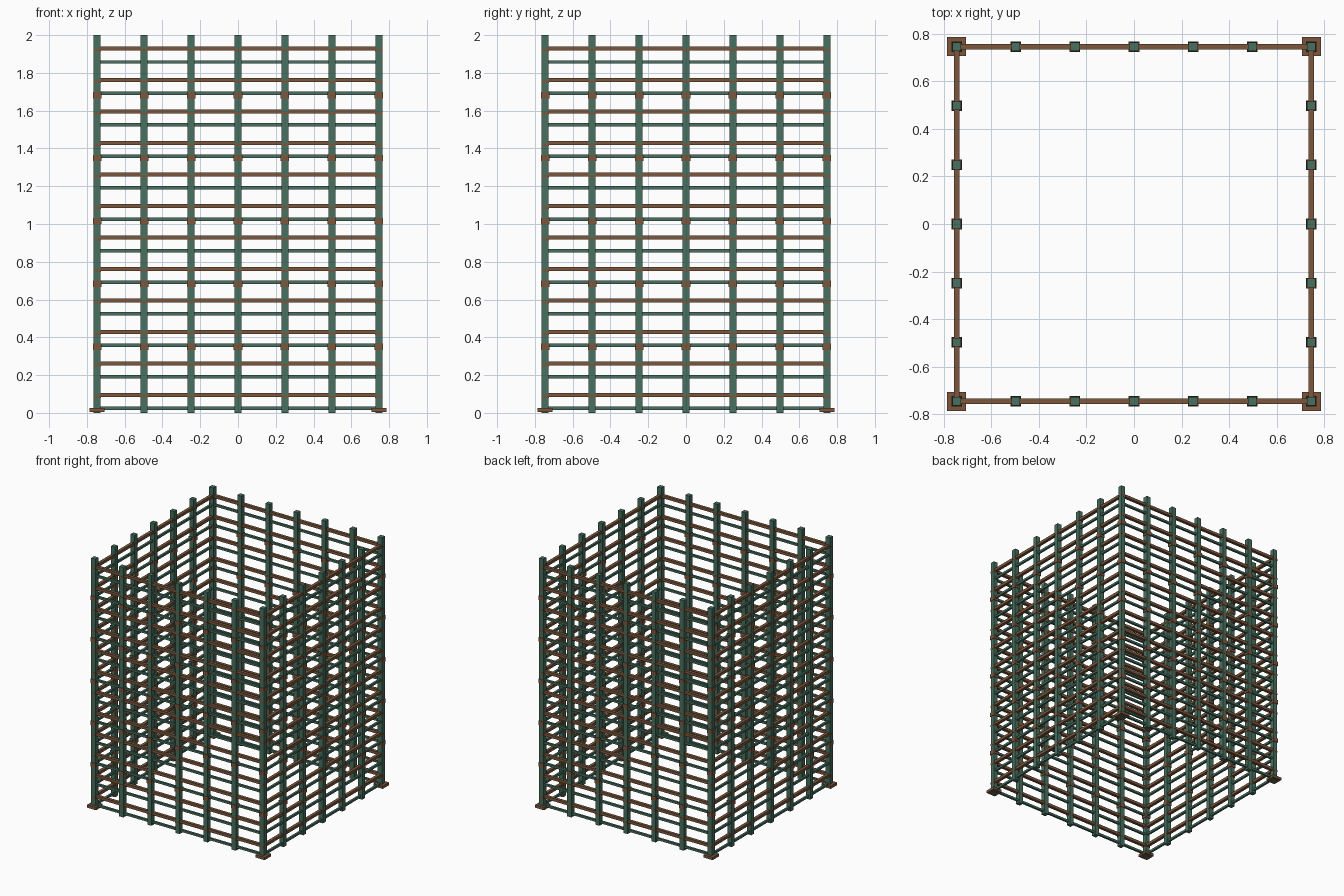
import bpy

if "Cube" in bpy.data.objects:
    bpy.data.objects.remove(bpy.data.objects["Cube"])

R = 0.746           # half width of the frame
STEP = R / 3        # post spacing
PITCH = 1 / 6       # rail spacing


def material(name, color):
    m = bpy.data.materials.new(name)
    m.diffuse_color = (*color, 1)
    m.use_nodes = True
    m.node_tree.nodes["Principled BSDF"].inputs["Base Color"].default_value = m.diffuse_color
    return m


green = material("painted green", (0.065, 0.16, 0.115))
brown = material("rust brown", (0.20, 0.095, 0.045))


def box(name, center, size, mat):
    x, y, z = (s / 2 for s in size)
    verts = [(i * x, j * y, k * z) for i in (-1, 1) for j in (-1, 1) for k in (-1, 1)]
    faces = [(0, 1, 3, 2), (4, 6, 7, 5), (0, 4, 5, 1), (2, 3, 7, 6), (0, 2, 6, 4), (1, 5, 7, 3)]
    me = bpy.data.meshes.new(name)
    me.from_pydata(verts, [], faces)
    me.materials.append(mat)
    ob = bpy.data.objects.new(name, me)
    ob.location = center
    bpy.context.collection.objects.link(ob)
    return ob


# Post positions around the square
spots = [(i * STEP, j * STEP) for i in range(-3, 4) for j in range(-3, 4)
         if max(abs(i), abs(j)) == 3]

for x, y in spots:
    box("post", (x, y, 1), (0.037, 0.037, 2), green)
    # Clamps on every second green rail
    for k in range(2, 12, 2):
        box("clamp", (x, y, 0.016 + k * PITCH), (0.045, 0.045, 0.034), brown)
    # Thin collars under the brown rails
    for k in range(12):
        box("collar", (x, y, 0.086 + k * PITCH), (0.039, 0.039, 0.014), brown)

# Rails on the four sides
for s in (-1, 1):
    for k in range(12):
        zg, zb = 0.025 + k * PITCH, 0.095 + k * PITCH
        box("green_rail_x", (0, s * R, zg), (2 * R, 0.017, 0.017), green)
        box("green_rail_y", (s * R, 0, zg), (0.017, 2 * R, 0.017), green)
        box("brown_rail_x", (0, s * R, zb), (2 * R, 0.024, 0.022), brown)
        box("brown_rail_y", (s * R, 0, zb), (0.024, 2 * R, 0.022), brown)

# Corner base plates
for sx in (-1, 1):
    for sy in (-1, 1):
        box("base_plate", (sx * R, sy * R, 0.016), (0.08, 0.08, 0.022), brown)
